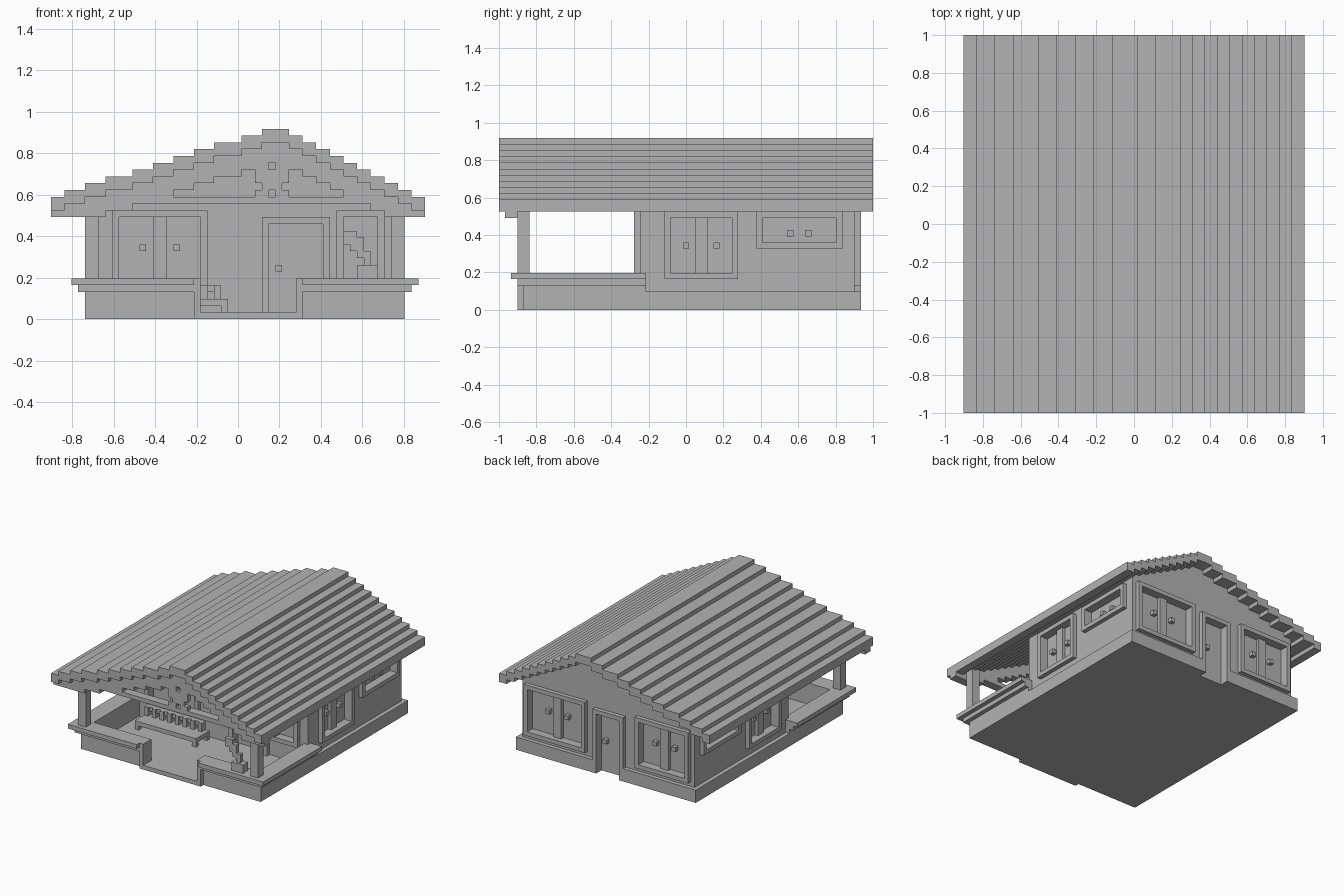
import bpy, bmesh

if "Cube" in bpy.data.objects:
    bpy.data.objects.remove(bpy.data.objects["Cube"], do_unlink=True)

# Everything sits on a block grid: 55 wide, 61 deep, 28 high
V = 2 / 61
GREY = (0.45, 0.45, 0.45, 1)
mat = bpy.data.materials.new("plain_grey")
mat.use_nodes = True
mat.diffuse_color = GREY
mat.node_tree.nodes["Principled BSDF"].inputs["Base Color"].default_value = GREY


def pos(i, j, k):
    return ((i - 27.5) * V, (j - 30.5) * V, k * V)


def finish(name, bm):
    bmesh.ops.recalc_face_normals(bm, faces=bm.faces)
    mesh = bpy.data.meshes.new(name)
    bm.to_mesh(mesh)
    bm.free()
    mesh.materials.append(mat)
    obj = bpy.data.objects.new(name, mesh)
    bpy.context.collection.objects.link(obj)
    return obj


def boxes(name, items):
    """One object from boxes given as (x0, x1, y0, y1, z0, z1)."""
    bm = bmesh.new()
    for x0, x1, y0, y1, z0, z1 in items:
        cube = bmesh.ops.create_cube(bm, size=1)
        for v in cube["verts"]:
            c = v.co
            v.co = pos(x1 if c.x > 0 else x0, y1 if c.y > 0 else y0, z1 if c.z > 0 else z0)
    return finish(name, bm)


def extrude(name, outline, y0, y1):
    """Extrude an x-z outline from y0 to y1."""
    bm = bmesh.new()
    face = bm.faces.new([bm.verts.new(pos(x, y0, z)) for x, z in outline])
    new = bmesh.ops.extrude_face_region(bm, geom=[face])["geom"]
    bmesh.ops.translate(bm, vec=(0, (y1 - y0) * V, 0),
                        verts=[g for g in new if isinstance(g, bmesh.types.BMVert)])
    return finish(name, bm)


# Stepped roof line
EDGES = [0, 2, 5, 8, 12, 15, 18, 21, 24, 28, 31] + list(range(35, 56, 2))


def steps(drop, floor=0, lo=0, hi=55):
    pts = []
    for n, (a, b) in enumerate(zip(EDGES, EDGES[1:])):
        a, b = max(a, lo), min(b, hi)
        if a < b:
            z = max(floor, 28 - abs(n - 10) - drop)
            for p in ((a, z), (b, z)):
                if p not in pts:
                    pts.append(p)
    return pts


extrude("roof", steps(0) + steps(2)[::-1], 0, 61)
extrude("front_gable_truss", steps(1.5) + steps(5, 15)[::-1], 1, 3)
boxes("tie_beam", [(9, 49, 1, 3, 17, 18)])

# Carved gable ornament
boxes("gable_ornament", [(30, 35, 1, 2, 20, 22), (31, 34, 1, 2, 19, 20)]
      + [(x, x + 2, 1, 2, z, z + 1) for x in (30, 33) for z in (18, 22)])

# House walls up to the underside of the roof
walls = extrude("house_walls", [(6, 0)] + steps(1, 0, 6, 51) + [(51, 0)], 23, 58)
boxes("house_base", [(5, 24, 24, 59, 0, 3), (24, 32, 24, 57, 0, 3), (32, 52, 24, 59, 0, 3)])


def on_wall(side, u0, u1, d0, d1, z0, z1):
    """Box on a wall: u along the wall, d outward from its surface."""
    if side == "front":
        return (u0, u1, 23 - d1, 23 - d0, z0, z1)
    if side == "back":
        return (u0, u1, 58 + d0, 58 + d1, z0, z1)
    if side == "right":
        return (51 + d0, 51 + d1, u0, u1, z0, z1)
    return (6 - d1, 6 - d0, u0, u1, z0, z1)


recesses = []


def opening(name, side, u0, u1, z0, z1, knobs, knob_z, mullion=None, sill=True):
    bottom = z0 + 1 if sill else z0
    parts = [(u0, u0 + 1, -1, 1, z0, z1), (u1 - 1, u1, -1, 1, z0, z1),
             (u0 + 1, u1 - 1, -1, 1, z1 - 1, z1)]
    if sill:
        parts.append((u0 + 1, u1 - 1, -1, 1, z0, bottom))
    if mullion:
        parts.append((mullion, mullion + 2, -1, -0.2, bottom, z1 - 1))
    parts += [(k, k + 1, -1, 0, knob_z, knob_z + 1) for k in knobs]
    boxes(name, [on_wall(side, *p) for p in parts])
    cut_bottom = bottom if bottom > 0 else -1
    recesses.append(on_wall(side, u0 + 1, u1 - 1, -1, 2, cut_bottom, z1 - 1))


opening("front_window_wide", "front", 9, 23, 5, 16, (13, 18), 10, 15)
opening("front_window_narrow", "front", 42, 49, 5, 16, (), 10)
opening("front_door", "front", 31, 41, 1, 15, (33,), 7, sill=False)
opening("back_window_left", "back", 34, 50, 4, 16, (39, 44), 10, 41)
opening("back_window_right", "back", 7, 21, 4, 16, (11, 16), 10, 13)
opening("back_door", "back", 24, 32, 0, 15, (29,), 7, sill=False)
for side in ("left", "right"):
    opening(side + "_window_tall", side, 27, 39, 5, 16, (30, 35), 10, 32)
    opening(side + "_window_low", side, 42, 56, 10, 16, (47, 50), 12)

# Cut the recesses into the walls
cutter = boxes("recess_cutter", recesses)
cutter.hide_render = True
mod = walls.modifiers.new("recesses", "BOOLEAN")
mod.operation = "DIFFERENCE"
mod.solver = "EXACT"
mod.object = cutter
bpy.context.view_layer.objects.active = walls
bpy.ops.object.modifier_apply(modifier=mod.name)
bpy.data.objects.remove(cutter, do_unlink=True)

# Porch floor, stepped parapet and gate jambs
boxes("porch_floor", [(7, 50, 6, 23, 0, 1), (22, 36, 3, 6, 0, 1)])
parapet = []
for out, z0, z1 in ((0, 0, 4), (1, 4, 5), (2, 5, 6)):
    f = 4 - out
    parapet += [(5 - out, 7, 6, 24, z0, z1), (50, 52 + out, 6, 24, z0, z1),
                (5 - out, 21, f, 6, z0, z1), (37, 52 + out, f, 6, z0, z1)]
boxes("porch_parapet", parapet)
boxes("gate_jambs", [(21, 22, 3, 6, 0, 6), (36, 37, 3, 6, 0, 6)])
for name, x in (("right_post", 5), ("left_post", 50)):
    boxes(name, [(x, x + 2, 3, 5, 6, 17.5)])

# Bench against the front wall
bench = [(10, 26, 17, 22, 2, 3), (10, 25, 21, 22, 4, 5)]
bench += [(x, x + 1, 20.5, 22, 3, 5) for x in range(10, 25, 2)]
bench += [(x, x + 1, y, y + 1, 1, 2) for x in (10, 25) for y in (17, 21)]
boxes("bench", bench)

# Potted plant on the parapet
boxes("plant_pot", [(45, 48, 3, 5, 6, 8)])
boxes("plant", [(46, 47, 3.5, 4.5, 8, 10), (45, 46, 3.5, 4.5, 9, 11),
                (43, 46, 3.5, 4.5, 11, 12), (44, 45, 3.5, 4.5, 10, 13),
                (43, 44, 3.5, 4.5, 12, 13)])
